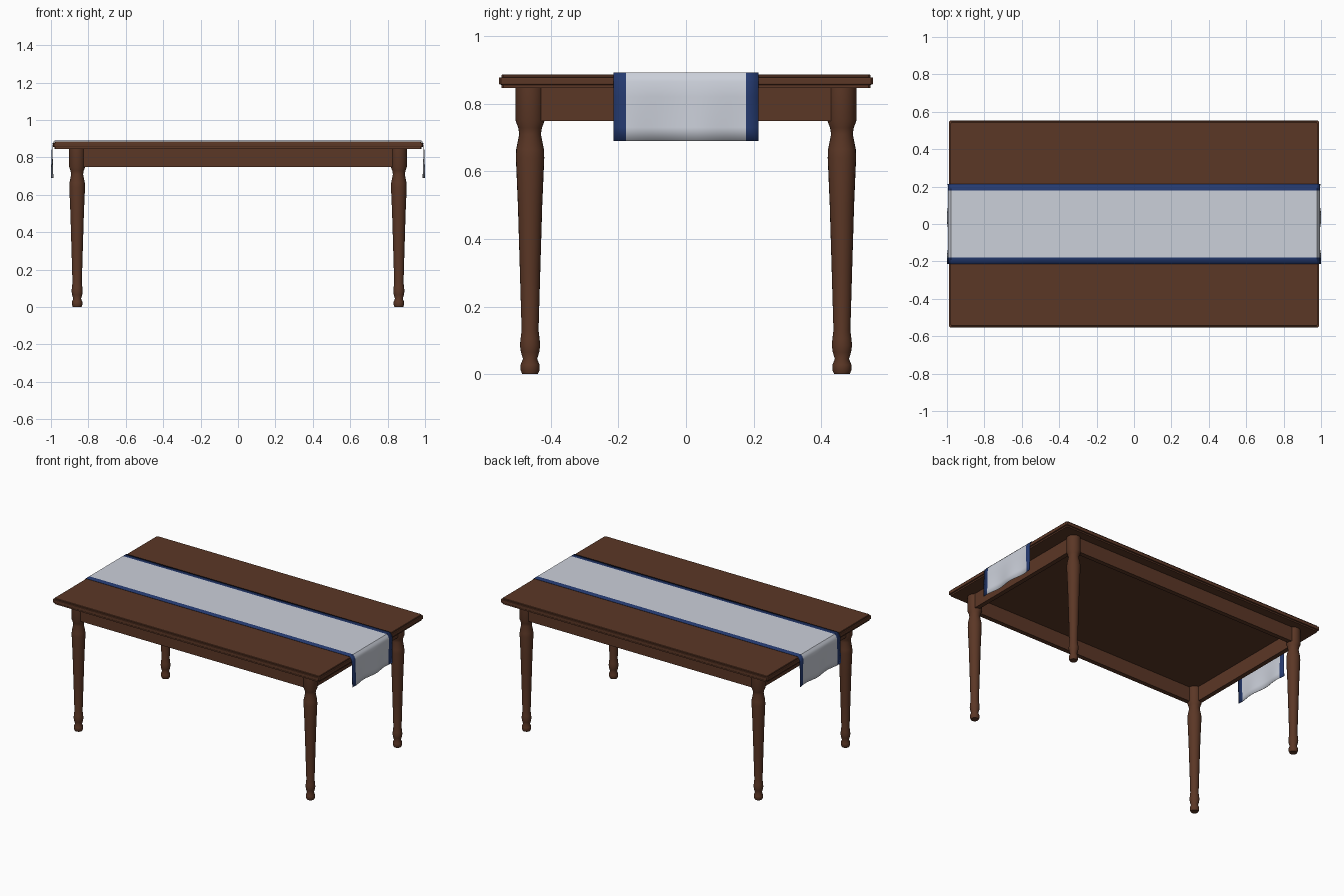
import bpy, bmesh, math

cube = bpy.data.objects.get("Cube")
if cube:
    bpy.data.objects.remove(cube, do_unlink=True)


def material(name, rgb):
    m = bpy.data.materials.new(name)
    m.use_nodes = True
    m.diffuse_color = (*rgb, 1)
    m.node_tree.nodes["Principled BSDF"].inputs["Base Color"].default_value = (*rgb, 1)
    return m


WOOD = material("brown wood", (0.105, 0.038, 0.019))
CLOTH = material("pale cloth", (0.60, 0.63, 0.70))
BLUE = material("blue border", (0.018, 0.042, 0.16))


def finish(name, bm, mats, smooth=False):
    bmesh.ops.recalc_face_normals(bm, faces=bm.faces)
    mesh = bpy.data.meshes.new(name)
    bm.to_mesh(mesh)
    bm.free()
    for m in mats:
        mesh.materials.append(m)
    ob = bpy.data.objects.new(name, mesh)
    bpy.context.collection.objects.link(ob)
    if smooth:
        bpy.ops.object.select_all(action='DESELECT')
        ob.select_set(True)
        bpy.context.view_layer.objects.active = ob
        bpy.ops.object.shade_smooth_by_angle(angle=math.radians(40))
    return ob


def loft(name, rings, smooth=False):
    """Skin closed rings of points and cap both ends."""
    bm = bmesh.new()
    loops = [[bm.verts.new(p) for p in ring] for ring in rings]
    n = len(loops[0])
    for a, b in zip(loops, loops[1:]):
        for i in range(n):
            j = (i + 1) % n
            bm.faces.new((a[i], a[j], b[j], b[i]))
    bm.faces.new(loops[0])
    bm.faces.new(loops[-1])
    return finish(name, bm, [WOOD], smooth)


def rectangle(hx, hy, z, cut=0.006):
    # rectangle with clipped corners
    return [(sx * (hx - cx), sy * (hy - cy), z)
            for sx, sy, cx, cy in ((1, 1, 0, cut), (1, 1, cut, 0),
                                   (-1, 1, cut, 0), (-1, 1, 0, cut),
                                   (-1, -1, 0, cut), (-1, -1, cut, 0),
                                   (1, -1, cut, 0), (1, -1, 0, cut))]


def box(name, centre, size):
    bm = bmesh.new()
    bmesh.ops.create_cube(bm, size=1)
    for v in bm.verts:
        v.co = [c + p * s for c, p, s in zip(centre, v.co, size)]
    return finish(name, bm, [WOOD])


# Table top with a moulded edge: (inset, height)
edge = [(0.008, 0.846), (0.008, 0.855), (0.001, 0.857), (0, 0.86), (0, 0.874),
        (0.001, 0.877), (0.008, 0.878), (0.008, 0.884), (0.010, 0.886)]
loft("table_top", [rectangle(0.99 - i, 0.553 - i, z) for i, z in edge])

# Turned legs: (radius, height)
LEG_X, LEG_Y = 0.86, 0.461
turning = [(0.023, 0), (0.028, 0.012), (0.028, 0.028), (0.021, 0.045),
           (0.027, 0.065), (0.030, 0.085), (0.028, 0.105), (0.025, 0.13),
           (0.030, 0.30), (0.036, 0.50), (0.042, 0.64), (0.041, 0.665),
           (0.032, 0.71), (0.035, 0.728), (0.043, 0.75), (0.043, 0.848)]
SIDES = 24
for sx, side in ((-1, "right"), (1, "left")):
    for sy, end in ((-1, "front"), (1, "back")):
        rings = [[(sx * LEG_X + r * math.cos(math.tau * k / SIDES),
                   sy * LEG_Y + r * math.sin(math.tau * k / SIDES), z)
                  for k in range(SIDES)] for r, z in turning]
        loft(f"{end}_{side}_leg", rings, smooth=True)

# Apron boards between the legs
for s, long_name, short_name in ((-1, "front", "right"), (1, "back", "left")):
    box(f"{long_name}_apron", (0, s * (LEG_Y + 0.012), 0.798), (2 * LEG_X, 0.03, 0.098))
    box(f"{short_name}_apron", (s * (LEG_X + 0.012), 0, 0.798), (0.03, 2 * LEG_Y, 0.098))

# Runner: half path from the middle over the end, mirrored, with rippled drops
half = [(0.5, 0.891), (0.978, 0.891), (0.988, 0.879), (0.994, 0.865),
        (0.994, 0.82), (0.994, 0.775), (0.994, 0.73), (0.994, 0.69)]
path = [(-x, z) for x, z in reversed(half)] + half
INNER, OUTER, COLS = 0.178, 0.214, 24
ys = [-OUTER] + [INNER * (2 * k / COLS - 1) for k in range(COLS + 1)] + [OUTER]
bm = bmesh.new()
grid = []
for x, z in path:
    drop = max(0, (0.865 - z) / 0.175)
    row = []
    for y in ys:
        ripple = 0.006 * drop * math.sin(y * 28 + 0.6)
        row.append(bm.verts.new((x + math.copysign(ripple, x) * 1.0 if ripple >= 0
                                 else x - math.copysign(-ripple, x), y, z)))
    grid.append(row)
for a, b in zip(grid, grid[1:]):
    for i in range(len(ys) - 1):
        f = bm.faces.new((a[i], b[i], b[i + 1], a[i + 1]))
        f.material_index = 1 if i in (0, len(ys) - 2) else 0
runner = finish("table_runner", bm, [CLOTH, BLUE], smooth=True)
thick = runner.modifiers.new("thickness", 'SOLIDIFY')
thick.thickness = 0.002
thick.offset = 0
